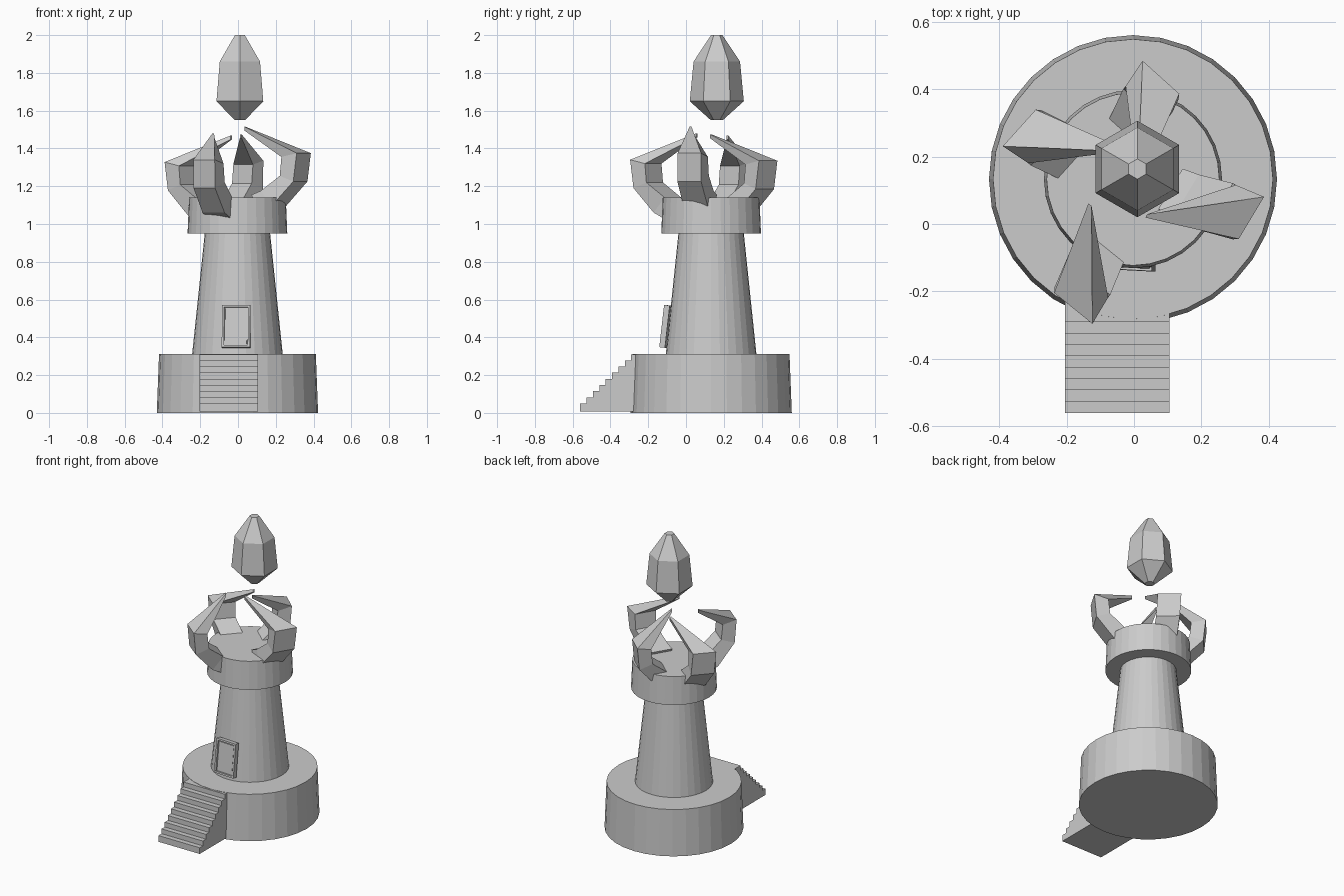
import bpy, bmesh, math
from mathutils import Vector

cube = bpy.data.objects.get("Cube")
if cube:
    bpy.data.objects.remove(cube, do_unlink=True)

stone = bpy.data.materials.new("grey_stone")
stone.use_nodes = True
GREY = (0.6, 0.6, 0.6, 1)
stone.diffuse_color = GREY
stone.node_tree.nodes["Principled BSDF"].inputs["Base Color"].default_value = GREY


def finish(name, bm):
    bmesh.ops.recalc_face_normals(bm, faces=bm.faces)
    mesh = bpy.data.meshes.new(name)
    bm.to_mesh(mesh)
    bm.free()
    mesh.materials.append(stone)
    obj = bpy.data.objects.new(name, mesh)
    bpy.context.collection.objects.link(obj)
    return obj


def loft(name, rings):
    """Skin a list of equal-length point rings and close both ends."""
    bm = bmesh.new()
    loops = [[bm.verts.new(p) for p in ring] for ring in rings]
    n = len(loops[0])
    for a, b in zip(loops, loops[1:]):
        for i in range(n):
            j = (i + 1) % n
            bm.faces.new((a[i], a[j], b[j], b[i]))
    bm.faces.new(loops[0][::-1])
    bm.faces.new(loops[-1])
    return finish(name, bm)


def turned(name, centre, profile, sides, turn=0.0):
    """Stack of regular polygons given as (radius, height)."""
    angles = [turn + math.tau * i / sides for i in range(sides)]
    return loft(name, [[(centre[0] + r * math.cos(a), centre[1] + r * math.sin(a), z)
                        for a in angles] for r, z in profile])


# Tower body
AXIS = (-0.003, 0.133)
turned("base_drum", AXIS, [(0.427, 0), (0.415, 0.312)], 32)
turned("tower_shaft", AXIS, [(0.24, 0.31), (0.172, 0.96)], 32)
turned("tower_cap", AXIS, [(0.264, 0.95), (0.256, 1.14)], 32)

# Floating six-sided crystal
turned("crystal", (0.01, 0.163),
       [(0.032, 1.55), (0.143, 1.65), (0.123, 1.86), (0.03, 2.0)], 6, math.pi / 6)

# Staircase: side profile pushed across its width
STEPS = 9
outline = [(-0.2, 0.008), (-0.56, 0.008)]
for i in range(STEPS):
    y = -0.56 + 0.0337 * i
    z = 0.05 + 0.0325 * i
    outline.append((y, z))
    outline.append((y + 0.0337 if i < STEPS - 1 else -0.2, z))
loft("staircase", [[(x, y, z) for y, z in outline] for x in (-0.205, 0.105)])

# Door: leaning slab with a sunken panel and a raised inner leaf
bm = bmesh.new()
bmesh.ops.create_cube(bm, size=1)
bmesh.ops.scale(bm, vec=(0.15, 0.03, 0.225), verts=bm.verts)
front = min(bm.faces, key=lambda f: f.calc_center_median().y)
bmesh.ops.inset_region(bm, faces=[front], thickness=0.017)
bmesh.ops.inset_region(bm, faces=[front], thickness=0.001, depth=-0.012)
bmesh.ops.inset_region(bm, faces=[front], thickness=0.006)
bmesh.ops.inset_region(bm, faces=[front], thickness=0.001, depth=0.006)
door = finish("door", bm)
door.location = (-0.01, -0.11, 0.458)
door.rotation_euler = (math.radians(-6.5), 0, math.radians(-3))


# Claws: (outward, sideways, height, half width) of outer and inner edges,
# from the root buried in the cap to the pointed tip
OUTER = [(-0.21, -0.05, -0.32, 0.075), (-0.13, -0.04, -0.28, 0.075),
         (-0.015, -0.01, -0.15, 0.073), (0, 0, 0, 0.073),
         (-0.27, -0.155, 0.14, 0.006)]
INNER = [(-0.25, -0.05, -0.22, 0.07), (-0.2, -0.04, -0.2, 0.07),
         (-0.1, -0.01, -0.12, 0.07), (-0.09, -0.01, -0.02, 0.07),
         (-0.27, -0.155, 0.12, 0.006)]


def claw(name, knuckle, degrees):
    a = math.radians(degrees)
    out = Vector((math.cos(a), math.sin(a), 0))
    side = Vector((-out.y, out.x, 0))

    def place(p, sign):
        s, t, h, w = p
        return Vector(knuckle) + out * s + side * (t + sign * w) + Vector((0, 0, h))

    loft(name, [[place(o, -1), place(o, 1), place(i, 1), place(i, -1)]
                for o, i in zip(OUTER, INNER)])


claw("claw_left", (0.348, 0.018, 1.375), -31)
claw("claw_back", (0.08, 0.435, 1.335), 48)
claw("claw_right", (-0.34, 0.285, 1.328), 138)
claw("claw_front", (-0.18, -0.25, 1.34), 231)
